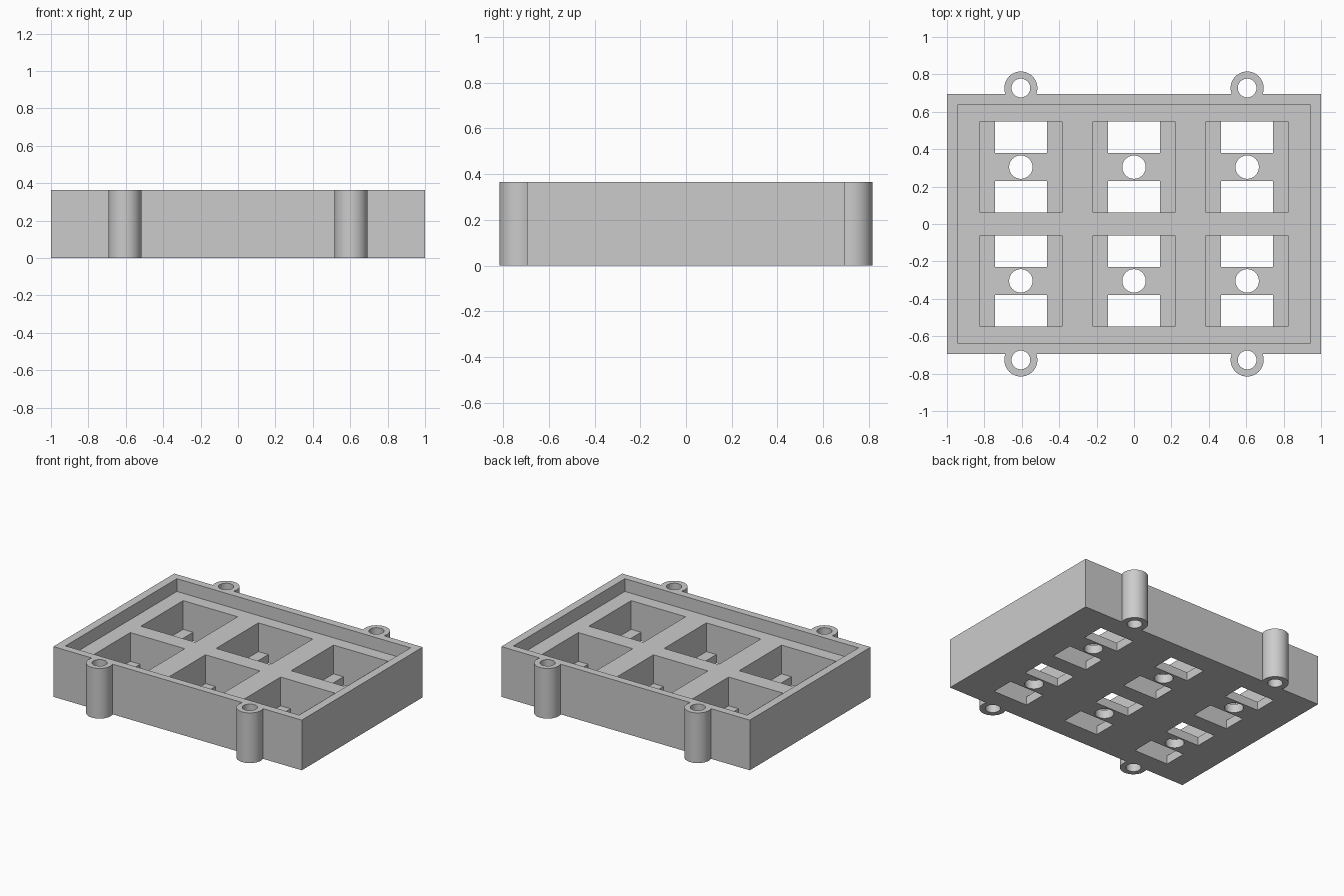
import bpy
import bmesh
from mathutils import Matrix, Vector

cube = bpy.data.objects.get("Cube")
if cube:
    bpy.data.objects.remove(cube, do_unlink=True)

HEIGHT = 0.365
FLOOR = 0.063       # thickness of the bottom plate
DECK = 0.272        # bottom of the shallow tray
BELOW, ABOVE = -0.1, 0.5
CELLS = [(x, y) for x in (-0.605, 0, 0.605) for y in (-0.304, 0.304)]
LUGS = [(x, y) for x in (-0.605, 0.605) for y in (-0.727, 0.727)]

grey = bpy.data.materials.new("plain grey")
grey.use_nodes = True
grey.diffuse_color = (0.6, 0.6, 0.6, 1)
grey.node_tree.nodes["Principled BSDF"].inputs["Base Color"].default_value = (0.6, 0.6, 0.6, 1)


def add_box(bm, x, y, z):
    """Box spanning the given (low, high) ranges."""
    low, high = Vector((x[0], y[0], z[0])), Vector((x[1], y[1], z[1]))
    matrix = Matrix.Translation((low + high) / 2) @ Matrix.Diagonal((*(high - low), 1))
    bmesh.ops.create_cube(bm, size=1, matrix=matrix)


def add_cylinder(bm, centre, radius, z):
    matrix = Matrix.Translation((*centre, (z[0] + z[1]) / 2))
    bmesh.ops.create_cone(bm, cap_ends=True, segments=48, radius1=radius,
                          radius2=radius, depth=z[1] - z[0], matrix=matrix)


def make_object(name, bm):
    mesh = bpy.data.meshes.new(name)
    bm.to_mesh(mesh)
    bm.free()
    mesh.materials.append(grey)
    obj = bpy.data.objects.new(name, mesh)
    bpy.context.collection.objects.link(obj)
    return obj


def combine(target, bm, operation):
    """Apply one boolean step and discard the helper."""
    helper = make_object("helper", bm)
    helper.hide_render = True
    modifier = target.modifiers.new("step", "BOOLEAN")
    modifier.operation = operation
    modifier.solver = "EXACT"
    modifier.object = helper
    bpy.context.view_layer.objects.active = target
    bpy.ops.object.modifier_apply(modifier=modifier.name)
    bpy.data.objects.remove(helper, do_unlink=True)


# Solid case block
bm = bmesh.new()
add_box(bm, (-1, 1), (-0.695, 0.695), (0, HEIGHT))
case = make_object("switch_case", bm)

# Screw lugs on the two long sides
bm = bmesh.new()
for lug in LUGS:
    add_cylinder(bm, lug, 0.0885, (0, HEIGHT))
combine(case, bm, "UNION")

# Shallow tray inside the rim
bm = bmesh.new()
add_box(bm, (-0.94, 0.94), (-0.64, 0.64), (DECK, ABOVE))
combine(case, bm, "DIFFERENCE")

# Six deep pockets
bm = bmesh.new()
for x, y in CELLS:
    add_box(bm, (x - 0.219, x + 0.219), (y - 0.243, y + 0.243), (FLOOR, ABOVE))
combine(case, bm, "DIFFERENCE")

# Two windows and a round hole through each pocket floor, and the screw holes
bm = bmesh.new()
for x, y in CELLS:
    for near, far in ((-0.243, -0.075), (0.075, 0.243)):
        add_box(bm, (x - 0.139, x + 0.139), (y + near, y + far), (BELOW, 0.15))
    add_cylinder(bm, (x, y), 0.0625, (BELOW, 0.15))
for lug in LUGS:
    add_cylinder(bm, lug, 0.05, (BELOW, ABOVE))
combine(case, bm, "DIFFERENCE")

# Smooth round walls, sharp edges elsewhere
bpy.ops.object.select_all(action="DESELECT")
case.select_set(True)
bpy.context.view_layer.objects.active = case
bpy.ops.object.shade_smooth_by_angle(angle=0.5)
